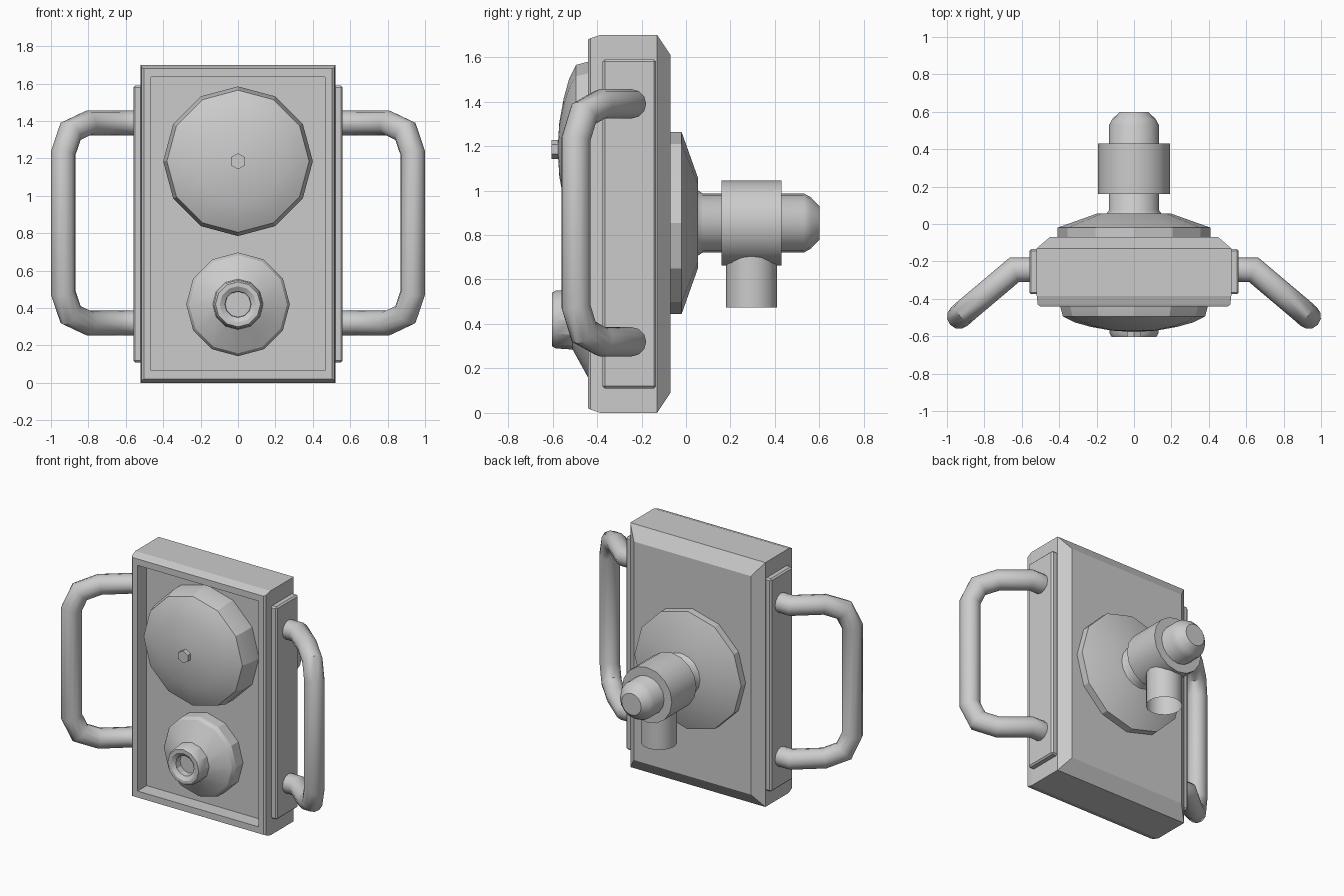
import bpy, bmesh, math
from mathutils import Vector, Matrix

if "Cube" in bpy.data.objects:
    bpy.data.objects.remove(bpy.data.objects["Cube"])


def finish(bm, name, angle=None, recalc=True):
    if recalc:
        bmesh.ops.recalc_face_normals(bm, faces=bm.faces)
    me = bpy.data.meshes.new(name)
    bm.to_mesh(me)
    bm.free()
    ob = bpy.data.objects.new(name, me)
    bpy.context.collection.objects.link(ob)
    if angle:
        bpy.ops.object.select_all(action='DESELECT')
        ob.select_set(True)
        bpy.context.view_layer.objects.active = ob
        bpy.ops.object.shade_smooth_by_angle(angle=math.radians(angle))
    return ob


def skin(bm, rings, cap_start=True, cap_end=True):
    loops = [[bm.verts.new(p) for p in r] for r in rings]
    for a, b in zip(loops, loops[1:]):
        n = len(a)
        for i in range(n):
            bm.faces.new((a[i], a[(i + 1) % n], b[(i + 1) % n], b[i]))
    if cap_start:
        bm.faces.new(loops[0])
    if cap_end:
        bm.faces.new(loops[-1])


def lathe(name, profile, z, n=12, angle=28):
    """Turn (radius, y) points around a y axis at height z."""
    bm = bmesh.new()
    skin(bm, [[(r * math.sin(i * math.tau / n), y, z + r * math.cos(i * math.tau / n))
               for i in range(n)] for r, y in profile])
    return finish(bm, name, angle)


# Case: chamfered back, slim front rim, recessed front panel (y, half width, z inset)
bm = bmesh.new()
loops = [(-0.07, 0.45, 0.09), (-0.13, 0.52, 0), (-0.385, 0.52, 0), (-0.43, 0.515, 0.015),
         (-0.44, 0.503, 0.02), (-0.44, 0.465, 0.065), (-0.34, 0.465, 0.065)]
skin(bm, [[(-w, y, d), (w, y, d), (w, y, 1.70 - d), (-w, y, 1.70 - d)] for y, w, d in loops])
finish(bm, "case")

# Front gong and its hex bolt
lathe("gong", [(0.40, -0.34), (0.40, -0.42), (0.38, -0.495), (0.32, -0.525), (0.23, -0.55),
               (0.12, -0.57), (0.02, -0.576)], 1.185)
lathe("gong_bolt", [(0.043, -0.56), (0.043, -0.605)], 1.185, 6)

# Lower front cone with hollow nozzle
lathe("nozzle", [(0.277, -0.34), (0.277, -0.415), (0.262, -0.44), (0.135, -0.51), (0.13, -0.585),
                 (0.12, -0.603), (0.097, -0.603), (0.07, -0.585), (0.068, -0.54)], 0.42, 12, 29)

# Rear flange, pipe and collar
PZ = 0.854
lathe("rear_flange", [(0.41, -0.08), (0.41, -0.02), (0.20, 0.055)], PZ)
lathe("rear_pipe", [(0.15, 0.05), (0.133, 0.075), (0.133, 0.53), (0.115, 0.562), (0.075, 0.60)],
      PZ, 16, 40)
lathe("pipe_collar", [(0.192, 0.16), (0.192, 0.43)], PZ, 16, 40)

# Open spout hanging from the collar
bm = bmesh.new()
bmesh.ops.create_cone(bm, cap_ends=False, segments=16, radius1=0.115, radius2=0.115, depth=0.30,
                      matrix=Matrix.Translation((0, 0.295, 0.623)))
finish(bm, "spout", 40)

# Side plates and bent tube handles
half = [(0.55, -0.245, 1.39), (0.64, -0.245, 1.39), (0.80, -0.38, 1.39),
        (0.895, -0.46, 1.345), (0.934, -0.495, 1.23)]
path = [Vector(p) for p in half] + [Vector((x, y, 1.71 - z)) for x, y, z in reversed(half)]
for side, s in (("right", 1), ("left", -1)):
    bm = bmesh.new()
    bmesh.ops.create_cube(bm, size=1, matrix=Matrix.Translation((s * 0.535, -0.255, 0.85))
                          @ Matrix.Diagonal((0.05, 0.24, 1.48, 1)))
    bmesh.ops.bevel(bm, geom=bm.edges[:], offset=0.01, segments=1, affect='EDGES')
    finish(bm, side + "_plate")

    # Sweep a circle along the path, mitred at each bend
    pts = [Vector((s * p.x, p.y, p.z)) for p in path]
    t = (pts[1] - pts[0]).normalized()
    u = Vector((0, 0, 1))
    v = t.cross(u)
    ring = [pts[0] + 0.066 * (math.cos(a) * u + math.sin(a) * v)
            for a in (i * math.tau / 12 for i in range(12))]
    rings = [ring]
    for i in range(1, len(pts)):
        d = (pts[i] - pts[i - 1]).normalized()
        e = (pts[i + 1] - pts[i]).normalized() if i + 1 < len(pts) else d
        nrm = (d + e).normalized()
        ring = [q + d * ((pts[i] - q).dot(nrm) / d.dot(nrm)) for q in ring]
        rings.append(ring)
    bm = bmesh.new()
    skin(bm, rings)
    finish(bm, side + "_handle", 40)
